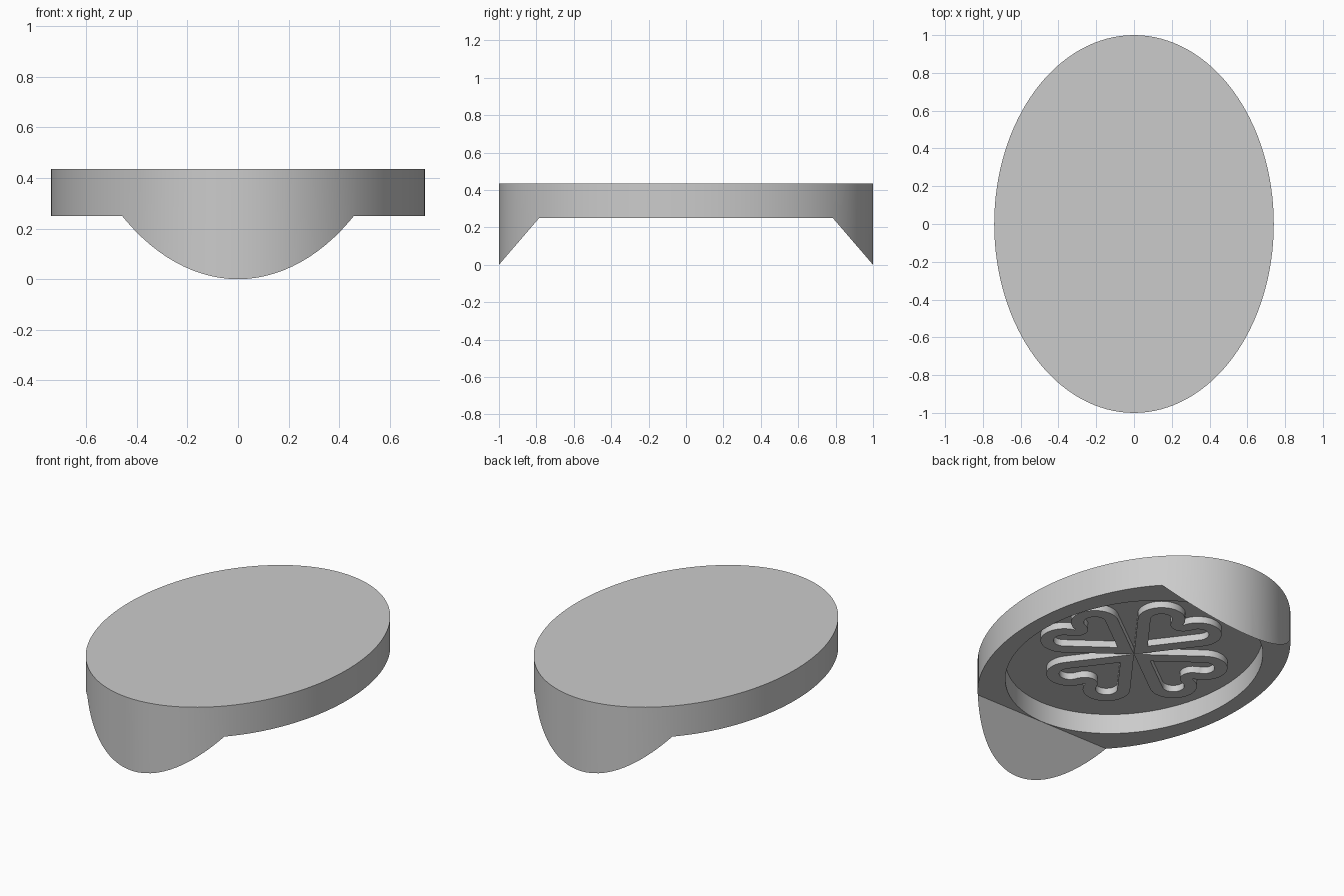
import bpy, bmesh, math
from mathutils import Vector

cube = bpy.data.objects.get("Cube")
if cube:
    bpy.data.objects.remove(cube)

grey = bpy.data.materials.new("plain grey")
grey.use_nodes = True
grey.diffuse_color = (0.6, 0.6, 0.6, 1)
grey.node_tree.nodes["Principled BSDF"].inputs["Base Color"].default_value = (0.6, 0.6, 0.6, 1)

TOP, UNDERSIDE, FLOOR, HEART = 0.435, 0.25, 0.37, 0.33
FOLD = 0.785


def prism(name, points, offset):
    """Extrude a closed outline along an offset vector."""
    bm = bmesh.new()
    face = bm.faces.new([bm.verts.new(p) for p in points])
    new = bmesh.ops.extrude_face_region(bm, geom=[face])["geom"]
    verts = [v for v in new if isinstance(v, bmesh.types.BMVert)]
    bmesh.ops.translate(bm, verts=verts, vec=Vector(offset))
    bmesh.ops.recalc_face_normals(bm, faces=bm.faces)
    mesh = bpy.data.meshes.new(name)
    bm.to_mesh(mesh)
    bm.free()
    obj = bpy.data.objects.new(name, mesh)
    mesh.materials.append(grey)
    bpy.context.collection.objects.link(obj)
    return obj


def ellipse(a, b, z, n=128):
    turns = [math.tau * i / n for i in range(n)]
    return [(a * math.cos(t), b * math.sin(t), z) for t in turns]


def select(obj):
    bpy.ops.object.select_all(action="DESELECT")
    obj.select_set(True)
    bpy.context.view_layer.objects.active = obj


def cut(target, cutter):
    mod = target.modifiers.new("cut", "BOOLEAN")
    mod.operation, mod.solver, mod.object = "DIFFERENCE", "EXACT", cutter
    select(target)
    bpy.ops.object.modifier_apply(modifier=mod.name)
    bpy.data.objects.remove(cutter)


# Oval body with a sloped foot at each end and an oval recess below
body = prism("oval_body", ellipse(0.74, 1, 0), (0, 0, TOP))
slope = UNDERSIDE / (1 - FOLD)
reach = 1 + 0.1 / slope
cut(body, prism("foot_cutter", [(-1, -reach, -0.1), (-1, reach, -0.1),
                                (-1, FOLD, UNDERSIDE), (-1, -FOLD, UNDERSIDE)], (2, 0, 0)))
cut(body, prism("recess_cutter", ellipse(0.645, FOLD - 0.002, -0.1), (0, 0, FLOOR + 0.1)))
select(body)
bpy.ops.object.shade_smooth_by_angle(angle=math.radians(30))


# Raised heart outlines
LOBE = Vector((0.39, 0.13))
NOTCH = Vector((0.42, 0))
RADIUS, WALL = 0.13, 0.07


def arc(center, radius, start, end, n):
    angles = [math.radians(start + (end - start) * i / n) for i in range(n + 1)]
    return [center + radius * Vector((math.cos(a), math.sin(a))) for a in angles]


def heart_outline(inset):
    half_angle = math.atan2(LOBE.y, LOBE.x) + math.asin(RADIUS / LOBE.length)
    tip = Vector((inset / math.sin(half_angle), 0))
    notch_angle = math.degrees(math.atan2(-LOBE.y, NOTCH.x - LOBE.x))
    half = arc(LOBE, RADIUS - inset, 90 + math.degrees(half_angle), notch_angle, 28)
    if inset:
        half += arc(NOTCH, inset, notch_angle + 180, 180, 8)[1:]
    else:
        half.append(NOTCH)
    mirrored = [Vector((p.x, -p.y)) for p in reversed(half[:-1])]
    return [tip] + half + mirrored


for i, side in enumerate(("left", "back", "right", "front")):
    curve = bpy.data.curves.new(side + "_heart", "CURVE")
    curve.dimensions, curve.fill_mode = "2D", "BOTH"
    curve.extrude = (FLOOR + 0.01 - HEART) / 2
    for inset in (0, WALL):
        points = heart_outline(inset)
        spline = curve.splines.new("POLY")
        spline.points.add(len(points) - 1)
        for sp, p in zip(spline.points, points):
            sp.co = (p.x, p.y, 0, 1)
        spline.use_cyclic_u = True
    curve.materials.append(grey)
    heart = bpy.data.objects.new(side + "_heart", curve)
    heart.location.z = HEART + curve.extrude
    heart.rotation_euler.z = i * math.pi / 2
    bpy.context.collection.objects.link(heart)
    select(heart)
    bpy.ops.object.convert(target="MESH")
    bpy.ops.object.shade_smooth_by_angle(angle=math.radians(30))
